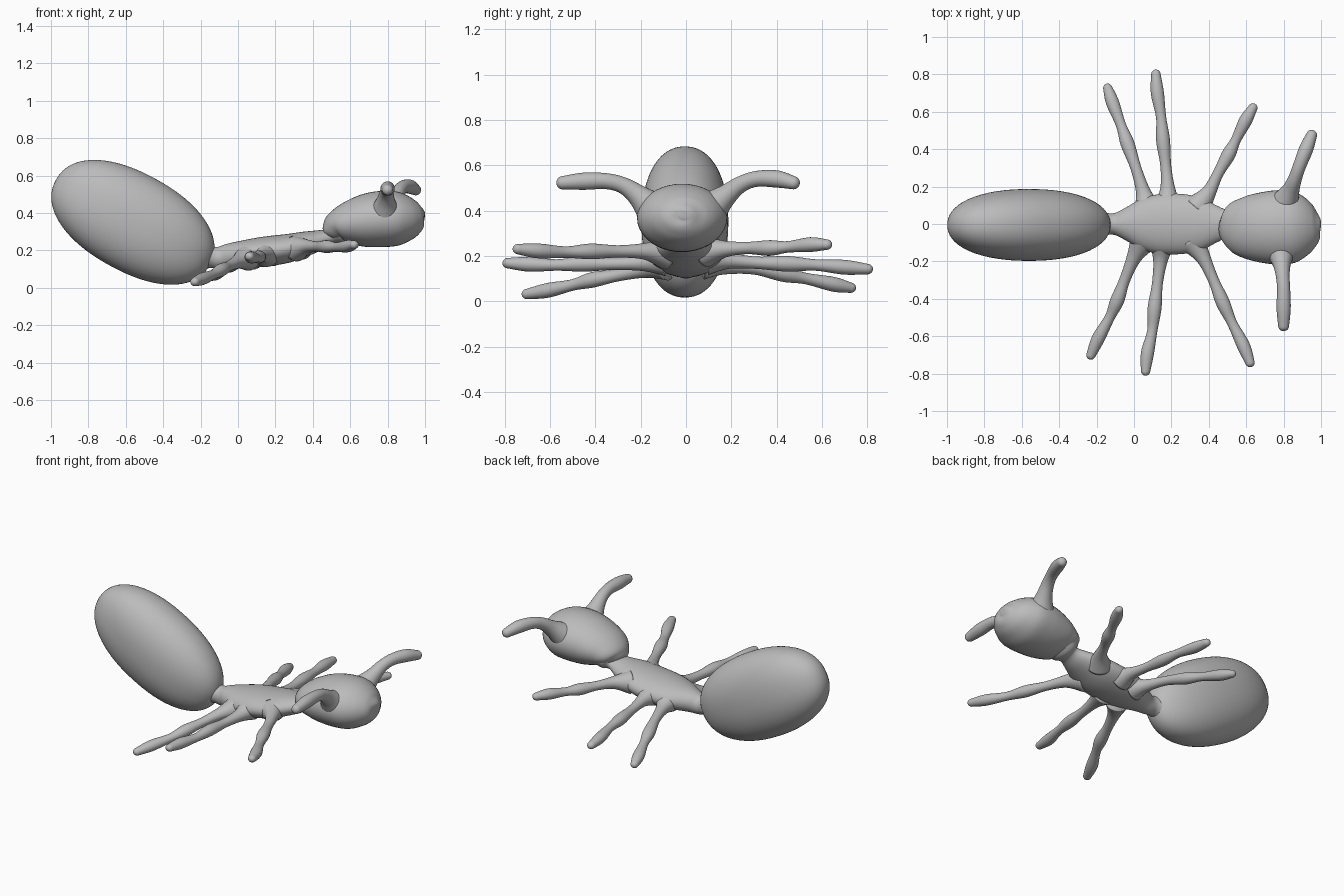
import bpy, bmesh, math
from mathutils import Vector, Matrix

GREY = bpy.data.materials.new("plain grey")
GREY.diffuse_color = (0.5, 0.5, 0.5, 1)


def finish(bm, name):
    bmesh.ops.recalc_face_normals(bm, faces=bm.faces)
    for f in bm.faces:
        f.smooth = True
    mesh = bpy.data.meshes.new(name)
    bm.to_mesh(mesh)
    bm.free()
    mesh.materials.append(GREY)
    obj = bpy.data.objects.new(name, mesh)
    bpy.context.collection.objects.link(obj)
    return obj


def spline(points, steps):
    """Catmull-Rom interpolation of any stations (position + radii)."""
    p = [points[0]] + points + [points[-1]]
    out = []
    for i in range(1, len(p) - 2):
        for s in range(steps):
            t = s / steps
            out.append([0.5 * (2 * b + (c - a) * t + (2 * a - 5 * b + 4 * c - d) * t * t
                               + (3 * b - a - 3 * c + d) * t ** 3)
                        for a, b, c, d in zip(*p[i - 1:i + 3])])
    return out + [list(points[-1])]


def loft(name, stations, sides=24, steps=6, tip=0.0):
    """Skin elliptical rings (x, y, z, half width, half height); tip adds a round end."""
    rings = spline(stations, steps)
    if tip:
        last, prev = Vector(rings[-1][:3]), Vector(rings[-3][:3])
        way = (last - prev).normalized()
        w, h = rings[-1][3:]
        for k in range(1, 6):
            a = k / 6 * math.pi / 2
            rings.append([*(last + way * tip * math.sin(a)), w * math.cos(a), h * math.cos(a)])
        end = last + way * tip
    else:
        end = Vector(rings[-1][:3])
    bm = bmesh.new()
    loops = []
    for i, (x, y, z, w, h) in enumerate(rings):
        a, b = rings[max(i - 1, 0)], rings[min(i + 1, len(rings) - 1)]
        tangent = (Vector(b[:3]) - Vector(a[:3])).normalized()
        side = tangent.cross(Vector((0, 0, 1))).normalized()
        up = side.cross(tangent)
        loops.append([bm.verts.new(Vector((x, y, z)) + side * w * math.cos(t) + up * h * math.sin(t))
                      for t in (2 * math.pi * k / sides for k in range(sides))])
    for a, b in zip(loops, loops[1:]):
        for k in range(sides):
            n = (k + 1) % sides
            bm.faces.new((a[k], a[n], b[n], b[k]))
    bm.faces.new(loops[0])
    pole = bm.verts.new(end)
    for k in range(sides):
        bm.faces.new((loops[-1][k], loops[-1][(k + 1) % sides], pole))
    return finish(bm, name)


# Abdomen: long flattened egg, tilted up at the rear
bm = bmesh.new()
bmesh.ops.create_uvsphere(bm, u_segments=64, v_segments=40, radius=1)
for v in bm.verts:
    x, y, z = v.co
    r = (abs(x) ** 2.2 + abs(y) ** 2.2 + abs(z) ** 2.2) ** (1 / 2.2)
    v.co = Vector((x * 0.47, y * 0.192, z * 0.262)) / r
bm.transform(Matrix.Translation((-0.562, -0.005, 0.35)) @ Matrix.Rotation(math.radians(29), 4, 'Y'))
finish(bm, "abdomen")

# Thorax: flat spindle with a narrow waist and neck
loft("thorax", [(-0.22, 0, 0.17, 0.09, 0.09), (-0.15, 0, 0.165, 0.06, 0.06),
                (-0.10, 0, 0.16, 0.06, 0.06), (-0.04, 0, 0.17, 0.09, 0.068),
                (0.04, 0, 0.18, 0.135, 0.075), (0.14, 0, 0.193, 0.16, 0.08),
                (0.26, 0, 0.21, 0.16, 0.077), (0.36, 0, 0.235, 0.14, 0.066),
                (0.44, 0, 0.255, 0.10, 0.054), (0.50, 0, 0.275, 0.075, 0.045),
                (0.53, 0, 0.29, 0.10, 0.07), (0.57, 0, 0.32, 0.12, 0.08)], sides=40)

# Head: round dome, blunt at the front
loft("head", [(0.488, -0.005, 0.278, 0.06, 0.04), (0.505, -0.008, 0.298, 0.10, 0.066),
              (0.535, -0.01, 0.323, 0.137, 0.09), (0.59, -0.015, 0.343, 0.165, 0.115),
              (0.67, -0.018, 0.357, 0.186, 0.14), (0.76, -0.018, 0.367, 0.198, 0.15),
              (0.85, -0.016, 0.37, 0.193, 0.145), (0.92, -0.014, 0.373, 0.155, 0.117),
              (0.965, -0.012, 0.377, 0.108, 0.083), (0.99, -0.01, 0.38, 0.058, 0.045),
              (0.998, -0.01, 0.38, 0.02, 0.016)], sides=40)

# Legs: knobbly tubes flaring into the thorax
LEG_RADII = [0.075, 0.04, 0.029, 0.037, 0.027, 0.035, 0.025]
LEGS = {
    "rear_leg_left": [(0.07, 0.09, 0.165), (0.05, 0.17, 0.155), (0.01, 0.30, 0.145),
                      (-0.035, 0.43, 0.12), (-0.07, 0.53, 0.10), (-0.115, 0.65, 0.075), (-0.14, 0.725, 0.06)],
    "middle_leg_left": [(0.18, 0.10, 0.185), (0.18, 0.19, 0.18), (0.17, 0.31, 0.17),
                        (0.155, 0.45, 0.165), (0.145, 0.57, 0.16), (0.125, 0.70, 0.15), (0.117, 0.80, 0.142)],
    "front_leg_left": [(0.34, 0.09, 0.22), (0.40, 0.17, 0.23), (0.45, 0.27, 0.235),
                       (0.505, 0.37, 0.235), (0.545, 0.45, 0.24), (0.595, 0.55, 0.25), (0.635, 0.62, 0.25)],
    "rear_leg_right": [(0.05, -0.09, 0.16), (0.00, -0.18, 0.14), (-0.05, -0.30, 0.115),
                       (-0.09, -0.41, 0.095), (-0.13, -0.50, 0.072), (-0.19, -0.61, 0.048), (-0.23, -0.70, 0.032)],
    "middle_leg_right": [(0.15, -0.10, 0.18), (0.142, -0.19, 0.17), (0.125, -0.32, 0.165),
                         (0.11, -0.45, 0.165), (0.098, -0.57, 0.16), (0.072, -0.69, 0.163), (0.062, -0.785, 0.168)],
    "front_leg_right": [(0.31, -0.09, 0.21), (0.37, -0.18, 0.22), (0.425, -0.30, 0.22),
                        (0.475, -0.42, 0.22), (0.525, -0.53, 0.217), (0.585, -0.65, 0.222), (0.62, -0.74, 0.23)],
}
for name, path in LEGS.items():
    loft(name, [(*p, r, r * 0.93) for p, r in zip(path, LEG_RADII)], tip=0.026)

# Antennae: curved horns rising out of the head
FEELER_RADII = [0.085, 0.05, 0.037, 0.035, 0.038, 0.029]
FEELERS = {
    "antenna_left": [(0.80, 0.10, 0.40), (0.835, 0.175, 0.465), (0.86, 0.24, 0.515),
                     (0.885, 0.31, 0.54), (0.92, 0.40, 0.54), (0.95, 0.475, 0.523)],
    "antenna_right": [(0.785, -0.14, 0.40), (0.79, -0.21, 0.465), (0.795, -0.275, 0.51),
                      (0.80, -0.35, 0.53), (0.80, -0.45, 0.53), (0.80, -0.545, 0.523)],
}
for name, path in FEELERS.items():
    loft(name, [(*p, r, r) for p, r in zip(path, FEELER_RADII)], tip=0.028)
